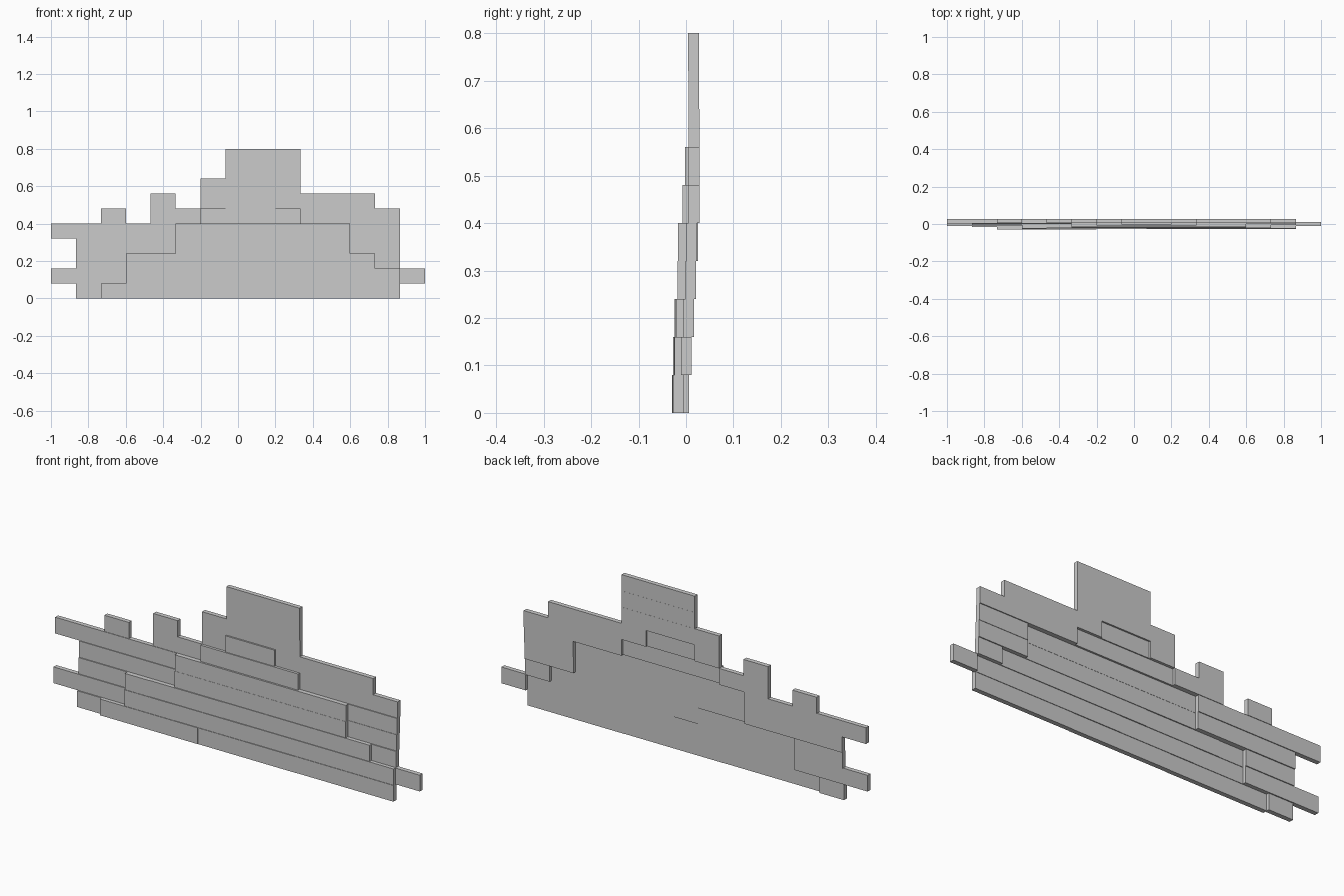
import bpy, bmesh

if "Cube" in bpy.data.objects:
    bpy.data.objects.remove(bpy.data.objects["Cube"])

W, H, T = 2 / 15, 0.08, 0.0225   # brick width, course height, wall thickness

# Each course: list of (first column, end column, front y)
courses = [
    [(1, 2, -.016), (2, 6, -.0295), (6, 10, -.028), (10, 14, -.0265)],
    [(0, 3, -.0105), (3, 5, -.027), (5, 8, -.0255), (8, 14, -.024), (14, 15, -.0105)],
    [(1, 3, -.006), (3, 4, -.0245), (4, 7, -.0225), (7, 13, -.0205), (13, 14, -.006)],
    [(1, 5, -.001), (5, 12, -.0175), (12, 14, -.001)],
    [(0, 5, .003), (5, 12, -.0165), (12, 14, .001)],
    [(2, 3, .0055), (4, 6, .0055), (6, 10, -.0075), (10, 14, .0055)],
    [(4, 5, .0055), (6, 7, .0055), (7, 9, -.0025), (9, 13, .0055)],
    [(6, 10, .0055)],
    [(7, 10, .005)],
    [(7, 10, .0045)],
]
cells = {(c, r): y for r, row in enumerate(courses) for a, b, y in row for c in range(a, b)}

bm = bmesh.new()


def face(*pts):
    bm.faces.new([bm.verts.new(p) for p in pts])


def strips(cell, other):
    """y ranges of a side wall left exposed by the neighbouring cell"""
    y = cells[cell]
    if other not in cells:
        return [(y, y + T)]
    n = cells[other]
    if y < n - 1e-6:
        return [(y, n)]
    if y > n + 1e-6:
        return [(n + T, y + T)]
    return []


# Front, back and exposed sides of every brick
for (c, r), y in cells.items():
    x0, x1, z0, z1 = -1 + c * W, -1 + (c + 1) * W, r * H, (r + 1) * H
    face((x0, y, z0), (x1, y, z0), (x1, y, z1), (x0, y, z1))
    face((x0, y + T, z1), (x1, y + T, z1), (x1, y + T, z0), (x0, y + T, z0))
    for a, b in strips((c, r), (c + 1, r)):
        face((x1, a, z0), (x1, b, z0), (x1, b, z1), (x1, a, z1))
    for a, b in strips((c, r), (c - 1, r)):
        face((x0, a, z1), (x0, b, z1), (x0, b, z0), (x0, a, z0))
    for a, b in strips((c, r), (c, r + 1)):
        face((x0, a, z1), (x1, a, z1), (x1, b, z1), (x0, b, z1))
    for a, b in strips((c, r), (c, r - 1)):
        face((x0, b, z0), (x1, b, z0), (x1, a, z0), (x0, a, z0))

bmesh.ops.remove_doubles(bm, verts=bm.verts[:], dist=0.0001)
bmesh.ops.dissolve_limit(bm, angle_limit=0.02, verts=bm.verts[:], edges=bm.edges[:])

me = bpy.data.meshes.new("stepped_wall")
bm.to_mesh(me)
bm.free()
bpy.context.collection.objects.link(bpy.data.objects.new("stepped_wall", me))
